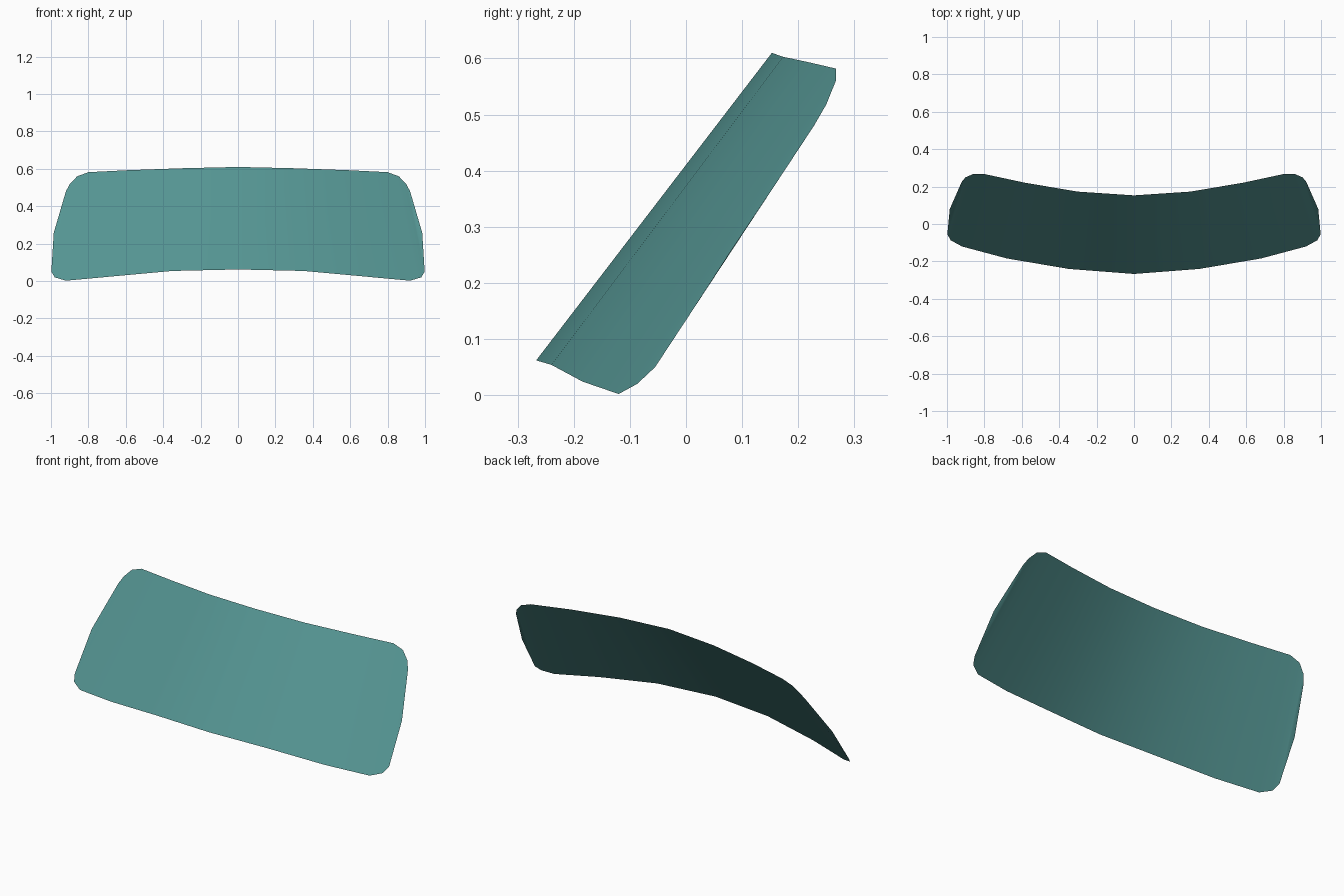
import bpy, bmesh

if "Cube" in bpy.data.objects:
    bpy.data.objects.remove(bpy.data.objects["Cube"])

# Right half of the curved glass: top and bottom outline points, centre outwards
top = [(0, .153, .610), (.30, .173, .603), (.58, .220, .593), (.80, .267, .582),
       (.86, .267, .560), (.90, .250, .518), (.92, .228, .480)]
bottom = [(0, -.267, .062), (.35, -.240, .054), (.68, -.184, .024), (.92, -.120, .002),
          (.98, -.087, .020), (.998, -.055, .050), (.985, .080, .258)]

bm = bmesh.new()
t = [bm.verts.new(p) for p in top]
b = [bm.verts.new(p) for p in bottom]
for i in range(len(t) - 1):
    bm.faces.new((b[i], b[i + 1], t[i + 1], t[i]))

mesh = bpy.data.meshes.new("windshield")
bm.to_mesh(mesh)
bm.free()
glass = bpy.data.objects.new("windshield", mesh)
bpy.context.collection.objects.link(glass)

# Mirror the half across x = 0
mirror = glass.modifiers.new("mirror", 'MIRROR')
mirror.use_clip = True
for poly in mesh.polygons:
    poly.use_smooth = True

# Teal glass
mat = bpy.data.materials.new("teal_glass")
mat.diffuse_color = (0.09, 0.30, 0.29, 1)
mat.use_nodes = True
mat.node_tree.nodes["Principled BSDF"].inputs["Base Color"].default_value = mat.diffuse_color
mesh.materials.append(mat)
